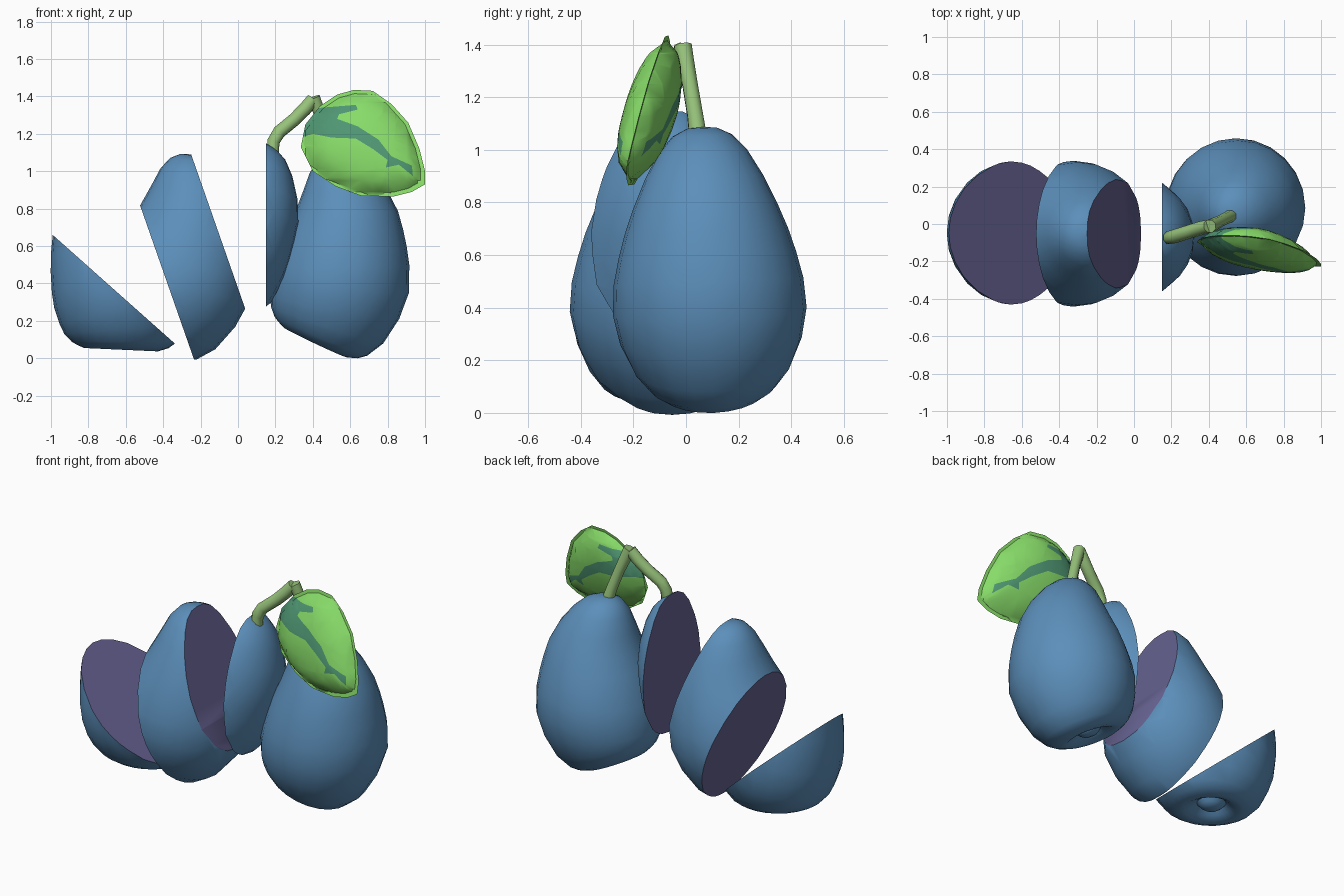
import bpy, bmesh, math
from mathutils import Matrix, Vector

if "Cube" in bpy.data.objects:
    bpy.data.objects.remove(bpy.data.objects["Cube"])


def material(name, srgb):
    m = bpy.data.materials.new(name)
    lin = [c / 12.92 if c < 0.04 else ((c + 0.055) / 1.055) ** 2.4 for c in srgb]
    m.diffuse_color = (*lin, 1)
    m.use_nodes = True
    m.node_tree.nodes["Principled BSDF"].inputs["Base Color"].default_value = m.diffuse_color
    return m


SKIN = material("blue_skin", (0.36, 0.56, 0.73))
FLESH = material("purple_flesh", (0.40, 0.385, 0.57))
STEM = material("stem_green", (0.59, 0.76, 0.48))
LEAF = material("leaf_green", (0.53, 0.86, 0.41))
VEIN = material("vein_green", (0.31, 0.59, 0.45))


def finish(bm, name, mats, angle=40):
    me = bpy.data.meshes.new(name)
    bm.to_mesh(me)
    bm.free()
    ob = bpy.data.objects.new(name, me)
    bpy.context.collection.objects.link(ob)
    for m in mats:
        me.materials.append(m)
    smooth(ob, angle)
    return ob


def smooth(ob, angle):
    bpy.ops.object.select_all(action='DESELECT')
    ob.select_set(True)
    bpy.context.view_layer.objects.active = ob
    bpy.ops.object.shade_smooth_by_angle(angle=math.radians(angle))


# Berry rings (radius, centre x, centre z, slope): knob, pit, slanted rim, belly, top
RINGS = [(0, -.15, .085, .45), (.04, -.148, .09, .45), (.062, -.142, .105, .45),
         (.08, -.135, .125, .45), (.11, -.14, .10, .45), (.145, -.147, .083, .45),
         (.18, -.15, .082, .45), (.225, -.135, .095, .44), (.262, -.118, .115, .40),
         (.318, -.083, .175, .31), (.365, -.04, .27, .167), (.39, -.01, .385, .09),
         (.382, 0, .50, 0), (.358, .009, .60, 0), (.33, .017, .69, 0), (.29, .028, .79, 0),
         (.238, .02, .90, 0), (.178, -.002, 1.0, 0), (.12, -.016, 1.06, 0),
         (.06, -.025, 1.088, 0), (0, -.027, 1.093, 0)]
SIDES = 24


def berry():
    bm = bmesh.new()
    rings = []
    for r, cx, cz, slope in RINGS:
        ring = []
        for i in range(SIDES if r else 1):
            a = 2 * math.pi * i / SIDES
            x = r * math.cos(a)
            ring.append(bm.verts.new((cx + x, r * math.sin(a), cz - slope * x)))
        rings.append(ring)
    for a, b in zip(rings, rings[1:]):
        for i in range(SIDES):
            j = (i + 1) % SIDES
            quad = [a[i % len(a)], a[j % len(a)], b[j % len(b)], b[i % len(b)]]
            bm.faces.new(list(dict.fromkeys(quad)))
    bmesh.ops.recalc_face_normals(bm, faces=bm.faces)
    return bm


# Whole berry
bm = berry()
bm.transform(Matrix.Translation((.555, .107, .004)) @ Matrix.Rotation(math.radians(2.5), 4, 'X')
             @ Matrix.Diagonal((.945, .945, .992, 1)))
finish(bm, "whole_berry", [SKIN])

# Sliced berry: leaned, cut by upright planes, then the slices are fanned out
LEAN = Matrix.Rotation(math.asin(.45), 4, 'Y') @ Matrix.Translation((-.17, 0, -.70))
CUT = -.348


def slice_piece(name, low, high, pivot, place, turn):
    bm = berry()
    bm.transform(LEAN)
    for x, side in ((low, -1), (high, 1)):
        if x is None:
            continue
        res = bmesh.ops.bisect_plane(bm, geom=bm.verts[:] + bm.edges[:] + bm.faces[:], dist=1e-5,
                                     plane_co=(x, 0, 0), plane_no=(side, 0, 0), clear_outer=True)
        edges = [e for e in res['geom_cut'] if isinstance(e, bmesh.types.BMEdge)]
        filled = bmesh.ops.triangle_fill(bm, edges=edges, use_beauty=True, normal=(side, 0, 0))
        for f in filled['geom']:
            if isinstance(f, bmesh.types.BMFace):
                f.material_index = 1
    bmesh.ops.recalc_face_normals(bm, faces=bm.faces)
    bm.transform(Matrix.Translation(place) @ Matrix.Rotation(math.radians(turn), 4, 'Y')
                 @ Matrix.Translation(-Vector(pivot)))
    finish(bm, name, [SKIN, FLESH])


slice_piece("stem_end_slice", 0, None, (0, 0, 0), (.15, -.07, .71), 0)
slice_piece("middle_slice", CUT, 0, (0, 0, 0), (-.105, -.052, .675), -19.3)
slice_piece("bottom_end_slice", None, CUT, (CUT, 0, -.163), (-.665, -.048, .37), -48.35)


# Forked stem
def tube(name, pts):
    cu = bpy.data.curves.new(name, 'CURVE')
    cu.dimensions = '3D'
    cu.bevel_depth = 1
    cu.bevel_resolution = 2
    cu.use_fill_caps = True
    sp = cu.splines.new('POLY')
    sp.points.add(len(pts) - 1)
    for p, (x, y, z, r) in zip(sp.points, pts):
        p.co = (x, y, z, 1)
        p.radius = r
    ob = bpy.data.objects.new(name, cu)
    bpy.context.collection.objects.link(ob)
    cu.materials.append(STEM)
    bpy.ops.object.select_all(action='DESELECT')
    ob.select_set(True)
    bpy.context.view_layer.objects.active = ob
    bpy.ops.object.convert(target='MESH')
    smooth(bpy.context.object, 50)


tube("left_stem", [(.185, -.075, 1.08, .034), (.19, -.073, 1.16, .036), (.22, -.065, 1.21, .037),
                   (.30, -.04, 1.275, .037), (.36, -.022, 1.335, .038), (.40, -.012, 1.385, .036)])
tube("right_stem", [(.525, .047, 1.04, .036), (.50, .035, 1.13, .032), (.46, .015, 1.25, .031),
                    (.425, -.003, 1.34, .035), (.405, -.012, 1.395, .036)])

# Leaf: outline and vein as (x, z)
OUTLINE = [(.336, 1.13), (.36, 1.25), (.44, 1.35), (.53, 1.41), (.62, 1.435), (.72, 1.43),
           (.82, 1.36), (.91, 1.26), (.97, 1.12), (1.0, 1.0), (1.0, .93), (.93, .89),
           (.83, .865), (.66, .868), (.52, .92), (.40, 1.0)]
VEINS = [(.30, 1.17), (.30, 1.30), (.39, 1.335), (.63, 1.355), (.64, 1.33), (.54, 1.305),
         (.53, 1.28), (.64, 1.24), (.75, 1.17), (.82, 1.08), (.93, 1.03), (.935, .975),
         (.86, 1.035), (.79, 1.02), (.80, 1.06), (.72, 1.12), (.63, 1.175), (.50, 1.18), (.40, 1.20)]
CENTER = Vector((.66, 1.15))


def inside(x, z, poly):
    hit = False
    for (x1, z1), (x2, z2) in zip(poly, poly[1:] + poly[:1]):
        if (z1 > z) != (z2 > z) and x < (x2 - x1) * (z - z1) / (z2 - z1) + x1:
            hit = not hit
    return hit


def half_thickness(x, z):
    p, total = Vector((x, z)) - CENTER, 0
    for a, b in zip(OUTLINE, OUTLINE[1:] + OUTLINE[:1]):
        n = Vector((a[1] - b[1], b[0] - a[0]))
        total += max(0, n.dot(p) / n.dot(Vector(a) - CENTER)) ** 10
    rho = min(1, total ** 0.1)
    return .098 * (1 - rho * rho) ** .55


bm = bmesh.new()
bm.faces.new([bm.verts.new((x, 0, z)) for x, z in OUTLINE])
lines = [((a[0], 0, a[1]), (a[1] - b[1], 0, b[0] - a[0])) for a, b in zip(VEINS, VEINS[1:] + VEINS[:1])]
lines += [((.36 + .06 * i, 0, 0), (1, 0, 0)) for i in range(11)]
lines += [((0, 0, .89 + .06 * i), (0, 0, 1)) for i in range(10)]
# extra cuts following the rim keep its rounding even
for a, b in zip(OUTLINE, OUTLINE[1:] + OUTLINE[:1]):
    c = CENTER + (Vector(a) - CENTER) * .93
    lines.append(((c.x, 0, c.y), (a[1] - b[1], 0, b[0] - a[0])))
for co, no in lines:
    bmesh.ops.bisect_plane(bm, geom=bm.verts[:] + bm.edges[:] + bm.faces[:], dist=1e-4,
                           plane_co=co, plane_no=Vector(no).normalized())
for f in bm.faces:
    c = f.calc_center_median()
    f.material_index = int(inside(c.x, c.z, VEINS))
front = bm.verts[:]
copy = bmesh.ops.duplicate(bm, geom=bm.verts[:] + bm.edges[:] + bm.faces[:])['geom']
back = [v for v in copy if isinstance(v, bmesh.types.BMVert)]
for verts, side in ((front, -1), (back, 1)):
    for v in verts:
        tilt = -.133 - .13 * (v.co.x - .65) + .22 * (v.co.z - 1.15)
        rim = v.is_boundary
        v.co.y = tilt + (0 if rim else side * half_thickness(v.co.x, v.co.z))
bmesh.ops.remove_doubles(bm, verts=bm.verts, dist=1e-4)
bmesh.ops.recalc_face_normals(bm, faces=bm.faces)
finish(bm, "leaf", [LEAF, VEIN], 75)
